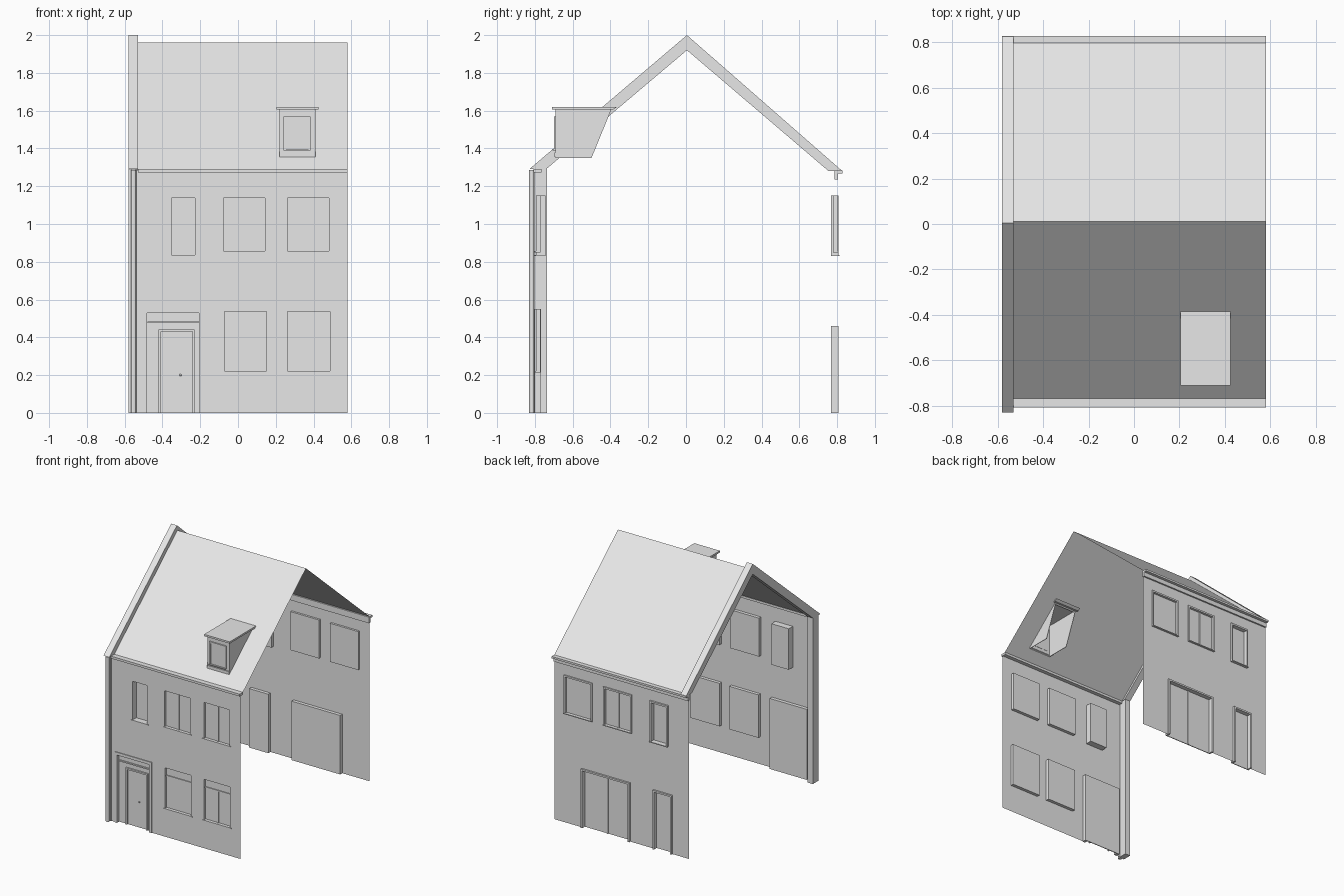
import bpy, bmesh

cube = bpy.data.objects.get("Cube")
if cube:
    bpy.data.objects.remove(cube, do_unlink=True)

GREY = (0.8, 0.8, 0.8, 1.0)
grey = bpy.data.materials.new("plain_grey")
grey.use_nodes = True
grey.diffuse_color = GREY
grey.node_tree.nodes["Principled BSDF"].inputs["Base Color"].default_value = GREY


def finish(name, bm, recalc=True):
    """Turn a bmesh into a named object with the grey material."""
    if recalc:
        bmesh.ops.recalc_face_normals(bm, faces=bm.faces)
    mesh = bpy.data.meshes.new(name)
    bm.to_mesh(mesh)
    bm.free()
    mesh.materials.append(grey)
    obj = bpy.data.objects.new(name, mesh)
    bpy.context.scene.collection.objects.link(obj)
    return obj


def boxes(name, specs):
    """One object from boxes given as (x0, x1, y0, y1, z0, z1)."""
    bm = bmesh.new()
    for x0, x1, y0, y1, z0, z1 in specs:
        verts = bmesh.ops.create_cube(bm, size=1)["verts"]
        for v in verts:
            v.co.x = x0 if v.co.x < 0 else x1
            v.co.y = y0 if v.co.y < 0 else y1
            v.co.z = z0 if v.co.z < 0 else z1
    return finish(name, bm)


def prism(name, profile, x0, x1):
    """Extrude a closed y, z profile along x."""
    bm = bmesh.new()
    face = bm.faces.new([bm.verts.new((x0, y, z)) for y, z in profile])
    moved = bmesh.ops.extrude_face_region(bm, geom=[face])["geom"]
    for v in moved:
        if isinstance(v, bmesh.types.BMVert):
            v.co.x = x1
    return finish(name, bm)


def sheet(name, u0, u1, v0, v1, holes, place, flip=False):
    """Flat sheet with rectangular holes, placed in space by a function."""
    us = sorted({u0, u1, *[h[0] for h in holes], *[h[1] for h in holes]})
    vs = sorted({v0, v1, *[h[2] for h in holes], *[h[3] for h in holes]})
    bm = bmesh.new()
    grid = [[bm.verts.new(place(u, v)) for v in vs] for u in us]
    for i in range(len(us) - 1):
        for j in range(len(vs) - 1):
            um, vm = (us[i] + us[i + 1]) / 2, (vs[j] + vs[j + 1]) / 2
            if any(a < um < b and c < vm < d for a, b, c, d in holes):
                continue
            face = bm.faces.new((grid[i][j], grid[i + 1][j],
                                 grid[i + 1][j + 1], grid[i][j + 1]))
            if flip:
                face.normal_flip()
    bmesh.ops.dissolve_limit(bm, angle_limit=0.01, verts=bm.verts, edges=bm.edges)
    return finish(name, bm, recalc=False)


def window(name, rect, outer, inner, mullion=False, transom=None, sill=True, rim=0.013):
    """Framed opening with a recessed pane between two y planes."""
    x0, x1, z0, z1 = rect
    s = 1 if outer > inner else -1
    ya, yb = sorted((outer, inner))
    pane = inner + s * 0.006
    pa, pb = sorted((inner, pane))
    parts = [(x0, x0 + rim, ya, yb, z0, z1), (x1 - rim, x1, ya, yb, z0, z1),
             (x0, x1, ya, yb, z1 - rim, z1), (x0, x1, pa, pb, z0, z1)]
    ba, bb = sorted((inner, pane + s * 0.007))
    top = z1
    if sill:
        sa, sb = sorted((inner, outer + s * 0.006))
        parts.append((x0, x1, sa, sb, z0, z0 + rim / 2))
    if transom:
        parts.append((x0, x1, ba, bb, transom - 0.005, transom + 0.005))
        top = transom
    if mullion:
        xm = (x0 + x1) / 2
        parts.append((xm - 0.006, xm + 0.006, ba, bb, z0, top))
    return boxes(name, parts)


FRONT, BACK, EAVE = -0.795, 0.793, 1.285
LEFT, RIGHT, PARTY = 0.58, -0.58, -0.53

# Openings as x0, x1, z0, z1
narrow = (-0.365, -0.215, 0.83, 1.15)
middle = (-0.09, 0.155, 0.85, 1.15)
outer = (0.25, 0.495, 0.85, 1.15)
lower_middle = (-0.085, 0.165, 0.215, 0.55)
lower_outer = (0.25, 0.5, 0.215, 0.55)
door = (-0.505, -0.185, 0.0, 0.55)
back_narrow = (-0.405, -0.25, 0.83, 1.15)
back_door = (-0.44, -0.275, 0.0, 0.46)
wide_door = (-0.075, 0.345, 0.0, 0.46)

# Walls
sheet("front_wall", PARTY - 0.01, LEFT, 0, EAVE,
      [narrow, middle, outer, lower_middle, lower_outer, door],
      lambda x, z: (x, FRONT, z))
sheet("back_wall", RIGHT, LEFT, 0, EAVE,
      [back_narrow, middle, outer, back_door, wide_door],
      lambda x, z: (x, BACK, z), flip=True)

# Front windows
window("front_narrow_window", narrow, FRONT, -0.745)
window("front_middle_window", middle, FRONT, -0.77, mullion=True)
window("front_outer_window", outer, FRONT, -0.77, mullion=True)
window("front_lower_middle_window", lower_middle, FRONT, -0.77, transom=0.47)
window("front_lower_outer_window", lower_outer, FRONT, -0.77, mullion=True, transom=0.47)

# Back windows and doors
window("back_narrow_window", back_narrow, 0.807, 0.767)
window("back_middle_window", middle, 0.802, 0.777, mullion=True)
window("back_outer_window", outer, 0.802, 0.777)
window("back_door", back_door, 0.807, 0.767, sill=False)
window("back_wide_door", wide_door, 0.807, 0.767, mullion=True, sill=False)

# Front door with surround, transom and leaf
window("front_door_surround", door, FRONT - 0.006, -0.768, sill=False, rim=0.022)
boxes("front_door_leaf_frame", [
    (-0.42, -0.408, -0.786, -0.77, 0, 0.43),
    (-0.242, -0.23, -0.786, -0.77, 0, 0.43),
    (-0.42, -0.23, -0.786, -0.77, 0.43, 0.442),
    (-0.48, -0.205, -0.782, -0.77, 0.475, 0.485)])
bm = bmesh.new()
bmesh.ops.create_uvsphere(bm, u_segments=10, v_segments=6, radius=0.006)
bmesh.ops.translate(bm, verts=bm.verts, vec=(-0.305, -0.781, 0.2))
finish("door_knob", bm)

# Roof slopes, the front one open under the dormer
RIDGE_Y, RIDGE_Z, SLOPE = 0.01, 1.96, 0.862


def on_roof(x, y):
    return (x, y, RIDGE_Z - SLOPE * abs(y - RIDGE_Y))


sheet("front_roof", PARTY, LEFT, -0.77, RIDGE_Y, [(0.22, 0.41, -0.685, -0.41)], on_roof)
sheet("back_roof", PARTY, LEFT, RIDGE_Y, 0.80, [], on_roof)

# Gutters and cornice strips
boxes("front_gutter", [(PARTY, LEFT, -0.807, -0.765, 1.272, 1.29)])
boxes("back_gutter", [(RIGHT, LEFT, 0.785, 0.828, 1.268, 1.283),
                      (RIGHT, LEFT, 0.785, 0.805, 1.235, 1.268)])

# Raised verge along the right gable
prism("gable_verge", [(-0.83, 1.29), (0.005, 2.0), (0.828, 1.28), (0.755, 1.28),
                      (0.005, 1.92), (-0.735, 1.295)], RIGHT, PARTY)

# Corner pier and drainpipe
boxes("corner_pier", [(RIGHT, PARTY - 0.005, -0.805, -0.735, 0, 1.295)])
bm = bmesh.new()
bmesh.ops.create_cone(bm, cap_ends=True, segments=12, radius1=0.014, radius2=0.014, depth=1.285)
bmesh.ops.translate(bm, verts=bm.verts, vec=(-0.553, -0.816, 0.6425))
finish("drainpipe", bm)

# Dormer: front, open-bottomed cheeks, window, sill and flat cap
sheet("dormer_front", 0.22, 0.41, 1.35, 1.607, [], lambda x, z: (x, -0.69, z))
cheek = [(-0.69, 1.35), (-0.50, 1.35), (-0.395, 1.607), (-0.69, 1.607)]
for side, x in (("right", 0.22), ("left", 0.406)):
    prism("dormer_cheek_" + side, cheek, x, x + 0.004)
window("dormer_window", (0.24, 0.385, 1.39, 1.57), -0.70, -0.688)
boxes("dormer_sill", [(0.22, 0.41, -0.696, -0.69, 1.355, 1.378)])
prism("dormer_cap", [(-0.71, 1.606), (-0.71, 1.62), (-0.365, 1.62), (-0.385, 1.606)],
      0.205, 0.425)
